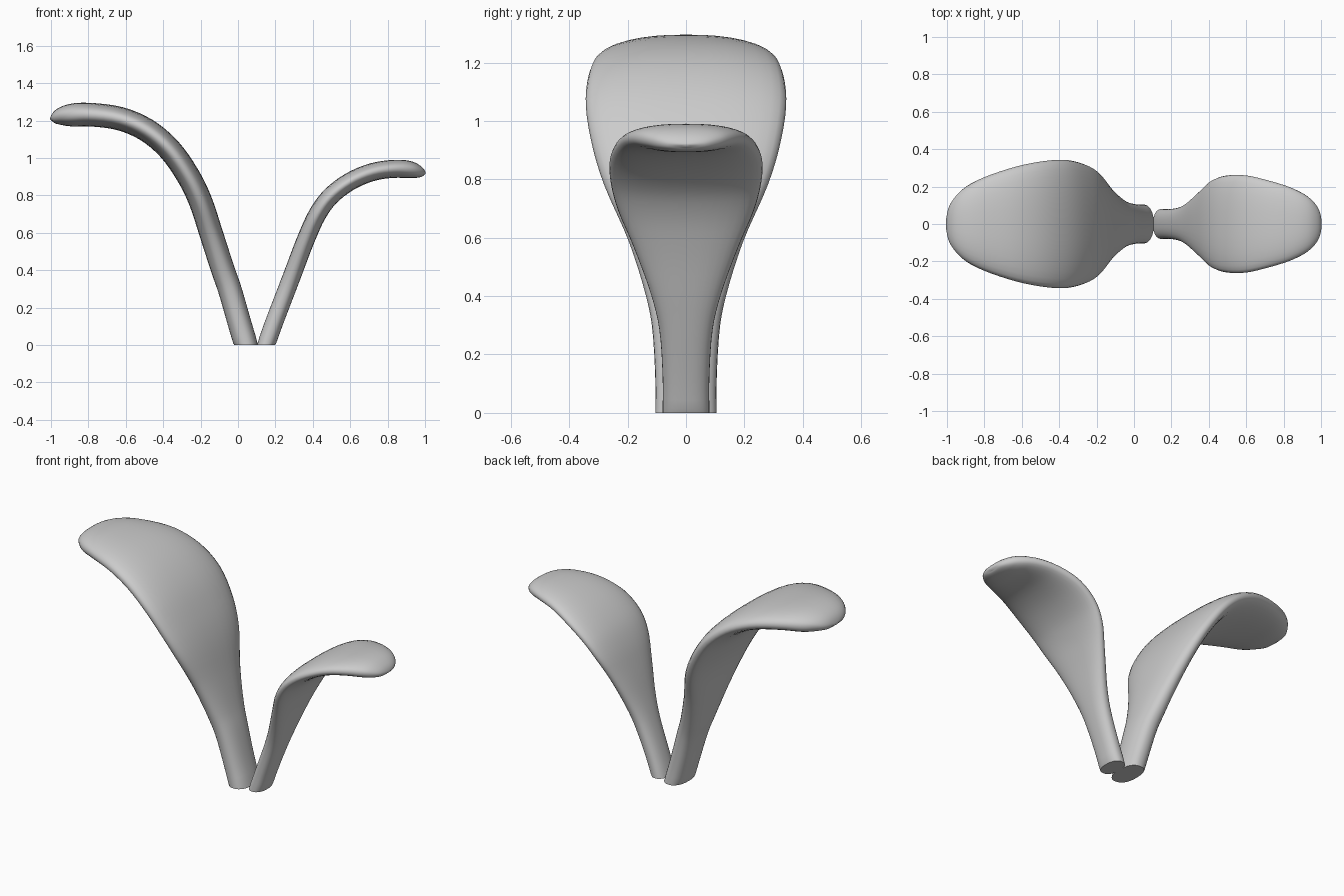
import bpy
import bmesh
import math
from mathutils import Vector

SIDES = 32      # points around a leaf section
STEPS = 4       # rings between two path points

old = bpy.data.objects.get("Cube")
if old:
    bpy.data.objects.remove(old, do_unlink=True)

grey = bpy.data.materials.new("leaf_grey")
grey.use_nodes = True
colour = (0.6, 0.6, 0.6, 1)
grey.diffuse_color = colour
grey.node_tree.nodes["Principled BSDF"].inputs["Base Color"].default_value = colour


def spline(points):
    """Smooth curve through the points (x, z, half width)."""
    pts = [Vector(p) for p in points]
    pts = [2 * pts[0] - pts[1]] + pts + [2 * pts[-1] - pts[-2]]
    out = []
    for a, b, c, d in zip(pts, pts[1:], pts[2:], pts[3:]):
        # centripetal spacing copes with the uneven steps near the tip
        k = [math.sqrt(max((q - p).length, 1e-4)) for p, q in ((a, b), (b, c), (c, d))]
        m1 = ((b - a) / k[0] - (c - a) / (k[0] + k[1]) + (c - b) / k[1]) * k[1]
        m2 = ((c - b) / k[1] - (d - b) / (k[1] + k[2]) + (d - c) / k[2]) * k[1]
        for i in range(STEPS):
            t = i / STEPS
            out.append(b * (2 * t**3 - 3 * t**2 + 1) + m1 * (t**3 - 2 * t**2 + t)
                       + c * (3 * t**2 - 2 * t**3) + m2 * (t**3 - t**2))
    return out, pts[-2]


def rounded(v, power):
    return math.copysign(abs(v) ** power, v)


def leaf(name, points, thick, taper):
    """Loft a rounded section along the curve, from a flat foot to a round tip."""
    rings, tip = spline(points)
    bm = bmesh.new()
    loops = []
    for i, p in enumerate(rings):
        after = rings[i + 1] if i + 1 < len(rings) else tip
        along = Vector((0, 1)) if i == 0 else (after - rings[i - 1]).xy.normalized()
        d = min(abs(tip.x - p.x) / taper, 1)
        half = thick * math.sqrt(1 - (1 - d) ** 2)
        loop = []
        for s in range(SIDES):
            ang = 2 * math.pi * s / SIDES
            n = half * rounded(math.sin(ang), 0.85)
            y = p.z * rounded(math.cos(ang), 0.85)
            loop.append(bm.verts.new((p.x + along.y * n, y, p.y - along.x * n)))
        loops.append(loop)
    for lo, hi in zip(loops, loops[1:]):
        for s in range(SIDES):
            t = (s + 1) % SIDES
            bm.faces.new((lo[s], lo[t], hi[t], hi[s]))
    end = bm.verts.new((tip.x, 0, tip.y))
    for s in range(SIDES):
        bm.faces.new((loops[-1][s], loops[-1][(s + 1) % SIDES], end))
    bm.faces.new(loops[0])
    bmesh.ops.recalc_face_normals(bm, faces=bm.faces)
    mesh = bpy.data.meshes.new(name)
    bm.to_mesh(mesh)
    bm.free()
    mesh.materials.append(grey)
    obj = bpy.data.objects.new(name, mesh)
    bpy.context.collection.objects.link(obj)
    bpy.ops.object.select_all(action="DESELECT")
    obj.select_set(True)
    bpy.context.view_layer.objects.active = obj
    bpy.ops.object.shade_smooth_by_angle(angle=math.radians(50))


# Tall leaf bending to the right
leaf("large_leaf", [
    (.043, 0, .105), (.01, .11, .105), (-.045, .3, .117), (-.08, .4, .137),
    (-.14, .585, .195), (-.205, .78, .28), (-.27, .91, .32), (-.37, 1.05, .343),
    (-.49, 1.15, .335), (-.63, 1.21, .307), (-.8, 1.232, .25), (-.893, 1.229, .203),
    (-.947, 1.222, .155), (-.99, 1.207, .085), (-1, 1.2, 0)], .063, .15)

# Short leaf bending to the left
leaf("small_leaf", [
    (.15, 0, .08), (.193, .12, .08), (.258, .29, .092), (.3, .4, .118),
    (.365, .57, .18), (.425, .7, .235), (.49, .79, .258), (.595, .872, .26),
    (.72, .925, .232), (.837, .942, .195), (.917, .938, .155), (.96, .928, .118),
    (.992, .917, .065), (1, .912, 0)], .048, .12)
